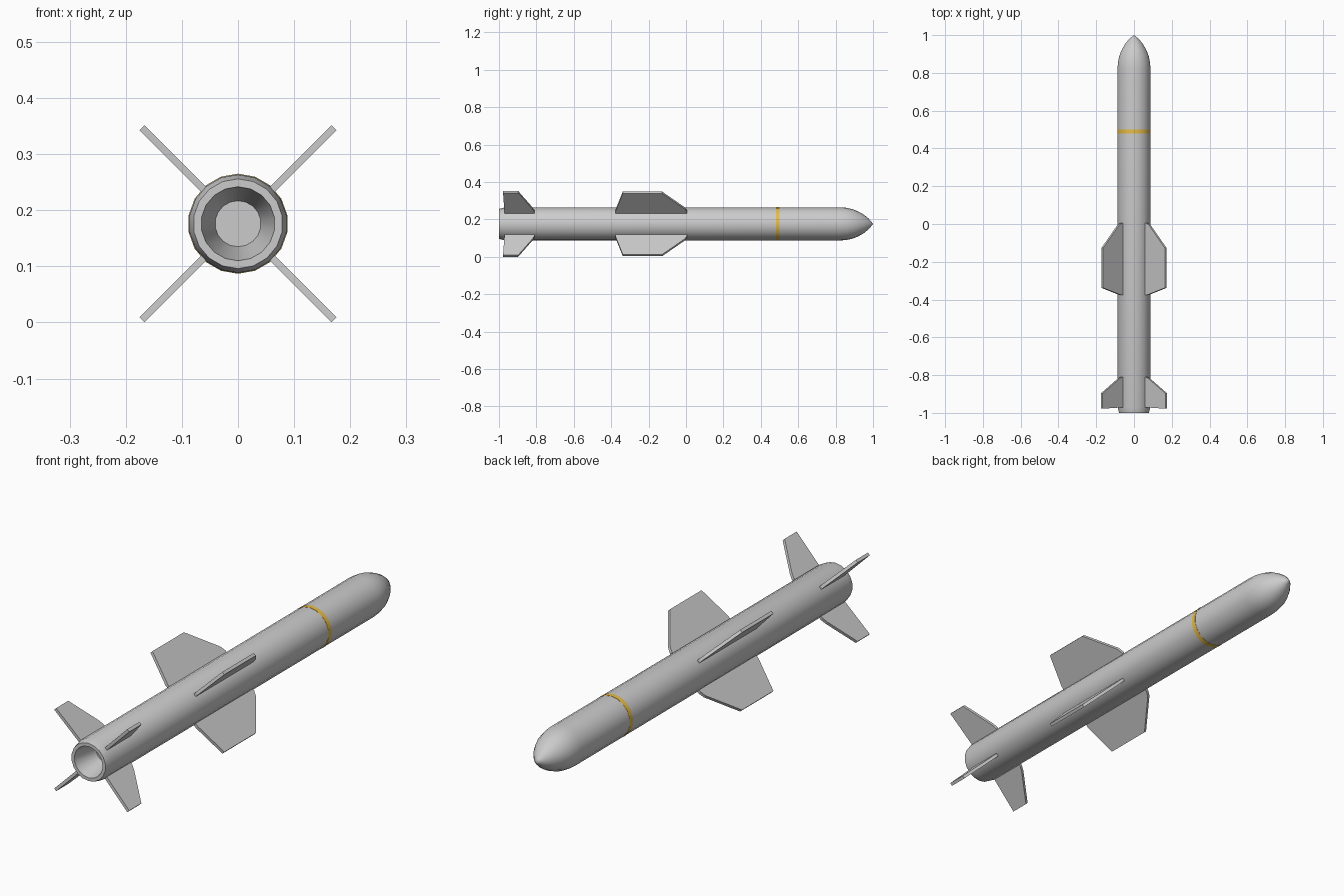
import bpy, bmesh
from math import cos, sin, pi, radians
from mathutils import Matrix, Vector

if "Cube" in bpy.data.objects:
    bpy.data.objects.remove(bpy.data.objects["Cube"])

CZ = 0.176      # height of the body axis
SIDES = 18


def add_object(name, bm, smooth=False, color=None):
    bmesh.ops.recalc_face_normals(bm, faces=bm.faces)
    mesh = bpy.data.meshes.new(name)
    bm.to_mesh(mesh)
    bm.free()
    obj = bpy.data.objects.new(name, mesh)
    bpy.context.collection.objects.link(obj)
    if color:
        mat = bpy.data.materials.new(name + "_paint")
        mat.diffuse_color = color
        mat.use_nodes = True
        mat.node_tree.nodes["Principled BSDF"].inputs["Base Color"].default_value = mat.diffuse_color
        mesh.materials.append(mat)
    if smooth:
        bpy.ops.object.select_all(action='DESELECT')
        obj.select_set(True)
        bpy.context.view_layer.objects.active = obj
        bpy.ops.object.shade_smooth_by_angle(angle=radians(32))
    return obj


def lathe(name, profile, closed=False, color=None):
    """Revolve (y, radius) points around the body axis."""
    bm = bmesh.new()
    rings = []
    for y, r in profile:
        if r == 0:
            rings.append([bm.verts.new((0, y, CZ))] * SIDES)
        else:
            rings.append([bm.verts.new((r * sin(2 * pi * i / SIDES), y,
                                        CZ + r * cos(2 * pi * i / SIDES)))
                          for i in range(SIDES)])
    pairs = list(zip(rings, rings[1:]))
    if closed:
        pairs.append((rings[-1], rings[0]))
    for a, b in pairs:
        for i in range(SIDES):
            j = (i + 1) % SIDES
            quad = list(dict.fromkeys((a[i], a[j], b[j], b[i])))
            bm.faces.new(quad)
    return add_object(name, bm, True, color)


def fin(name, outline, thickness, angle):
    """Flat plate from (y, radial distance) points, turned about the axis."""
    bm = bmesh.new()
    sides = [[bm.verts.new((r, y, s * thickness / 2)) for y, r in outline]
             for s in (-1, 1)]
    bm.faces.new(sides[0])
    bm.faces.new(sides[1][::-1])
    n = len(outline)
    for i in range(n):
        j = (i + 1) % n
        bm.faces.new((sides[0][i], sides[0][j], sides[1][j], sides[1][i]))
    bm.transform(Matrix.Translation(Vector((0, 0, CZ))) @ Matrix.Rotation(angle, 4, 'Y'))
    return add_object(name, bm)


# Body: exhaust recess, stepped tail, tube and rounded nose in one profile
lathe("body", [(-0.89, 0), (-0.89, 0.041), (-1.0, 0.066), (-1.0, 0.080),
               (-0.970, 0.0875), (0.82, 0.0885), (0.855, 0.0865),
               (0.89, 0.079), (0.92, 0.067), (0.95, 0.050),
               (0.975, 0.030), (0.99, 0.013), (1.0, 0)])

# Painted warning band
lathe("yellow_band", [(0.48, 0.080), (0.48, 0.0892), (0.50, 0.0892), (0.50, 0.080)],
      closed=True, color=(0.80, 0.50, 0.06, 1))

# Four mid wings and four tail fins in an X
wing = [(-0.377, 0.078), (-0.377, 0.100), (-0.338, 0.238), (-0.128, 0.238),
        (-0.005, 0.118), (0.006, 0.095), (0.006, 0.078)]
tail = [(-0.970, 0.078), (-0.978, 0.242), (-0.897, 0.242),
        (-0.820, 0.118), (-0.810, 0.095), (-0.810, 0.078)]
for k in range(4):
    a = radians(45 + 90 * k)
    fin(f"wing_{k + 1}", wing, 0.013, a)
    fin(f"tail_fin_{k + 1}", tail, 0.013, a)
